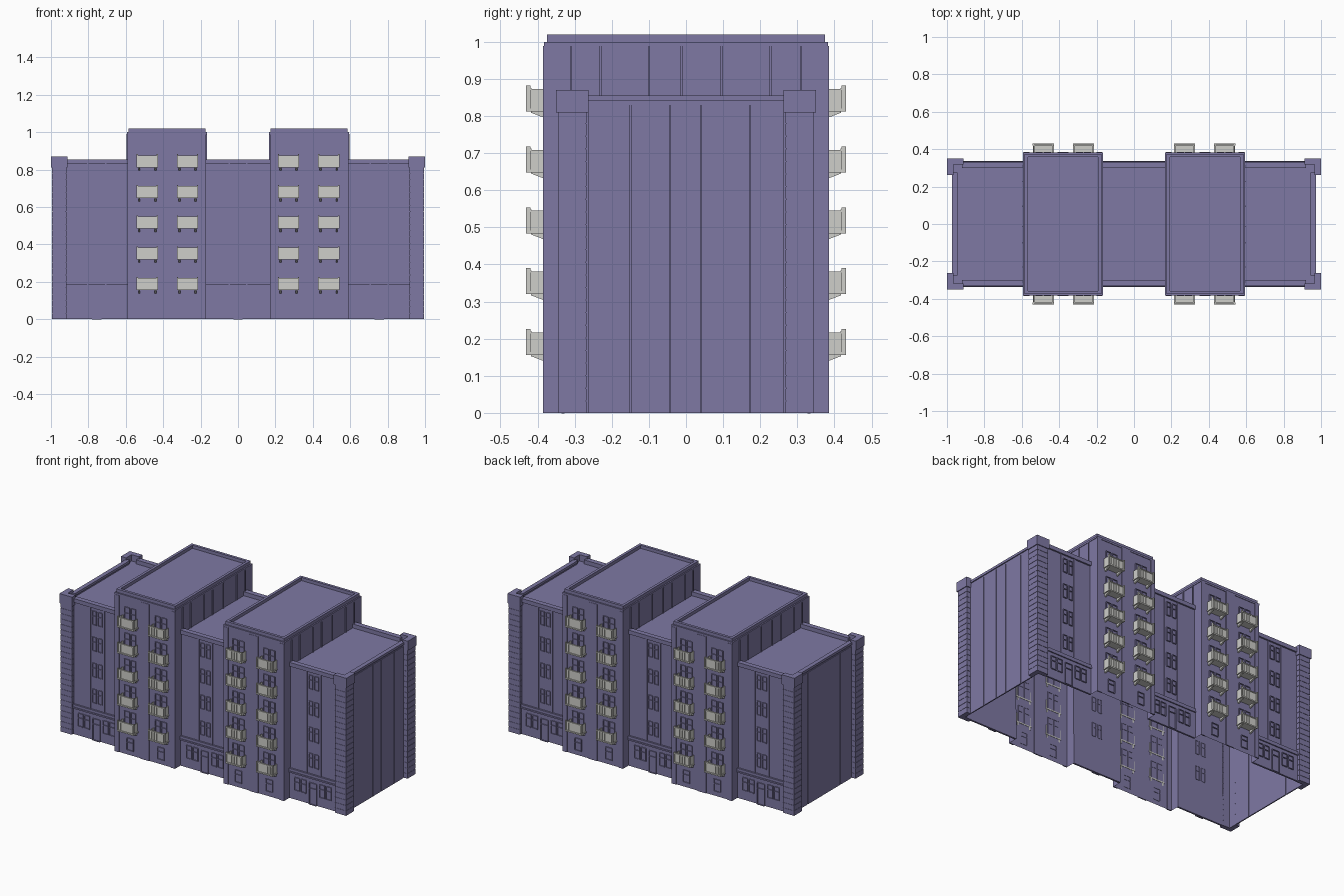
import bpy, bmesh

old = bpy.data.objects.get("Cube")
if old:
    bpy.data.objects.remove(old)


def material(name, rgb):
    m = bpy.data.materials.new(name)
    m.use_nodes = True
    m.diffuse_color = (*rgb, 1)
    m.node_tree.nodes["Principled BSDF"].inputs["Base Color"].default_value = (*rgb, 1)
    return m


WALL = material("violet wall", (0.21, 0.19, 0.37))
GREY = material("light grey balcony", (0.62, 0.62, 0.59))
SIGNS = (-1, 1)
CORNERS = [(sx, sy) for sx in SIGNS for sy in SIGNS]
FLOORS = [0.16 + 0.164 * i for i in range(5)]
BODY_Y, TOWER_Y, SIDE_X, ROOF = 0.322, 0.38, 0.965, 0.83
TOWER_IN, TOWER_OUT = 0.17, 0.59


def prism(bm, pts, lo, hi, axis="z", bottom=True):
    """Extrude a flat outline along an axis."""
    def place(p, h):
        return (p[0], p[1], h) if axis == "z" else (h, p[0], p[1])
    a = [bm.verts.new(place(p, lo)) for p in pts]
    b = [bm.verts.new(place(p, hi)) for p in pts]
    if bottom:
        bm.faces.new(a[::-1])
    bm.faces.new(b)
    for i in range(len(pts)):
        j = (i + 1) % len(pts)
        bm.faces.new((a[i], a[j], b[j], b[i]))


def box(bm, x0, x1, y0, y1, z0, z1):
    prism(bm, [(x0, y0), (x1, y0), (x1, y1), (x0, y1)], z0, z1)


def finish(name, bm, mat):
    bmesh.ops.recalc_face_normals(bm, faces=bm.faces)
    mesh = bpy.data.meshes.new(name)
    bm.to_mesh(mesh)
    bm.free()
    mesh.materials.append(mat)
    ob = bpy.data.objects.new(name, mesh)
    bpy.context.collection.objects.link(ob)


def window(bm, x, wall, s, z, w, h, transom=0.65):
    """Frame bars standing slightly proud of a front or back wall."""
    y0, y1, t = s * (wall - 0.002), s * (wall + 0.006), 0.004
    for dx in (-w / 2, w / 2):
        box(bm, x + dx - t / 2, x + dx + t / 2, y0, y1, z, z + h)
    for f in (0, transom, 1):
        box(bm, x - w / 2, x + w / 2, y0, y1, z + f * h - t / 2, z + f * h + t / 2)


# Main shell: one stepped outline, open underneath
half = [(SIDE_X, BODY_Y), (TOWER_OUT, BODY_Y), (TOWER_OUT, TOWER_Y),
        (TOWER_IN, TOWER_Y), (TOWER_IN, BODY_Y)]
back = half + [(-x, y) for x, y in half[::-1]]
bm = bmesh.new()
prism(bm, back + [(x, -y) for x, y in back[::-1]], 0, ROOF, bottom=False)
finish("main_walls", bm, WALL)

# Raised towers with parapets
bm = bmesh.new()
for s in SIGNS:
    x0, x1 = sorted((s * TOWER_IN, s * TOWER_OUT))
    box(bm, x0, x1, -TOWER_Y, TOWER_Y, ROOF, 0.99)
finish("tower_tops", bm, WALL)

bm = bmesh.new()
for s in SIGNS:
    x0, x1 = sorted((s * TOWER_IN, s * TOWER_OUT))
    e, t = 0.005, 0.022
    for a in SIGNS:
        y0, y1 = sorted((a * (TOWER_Y - e), a * (TOWER_Y - t)))
        box(bm, x0 + e, x1 - e, y0, y1, 0.99, 1.02)
    box(bm, x0 + e, x0 + t, -TOWER_Y + t, TOWER_Y - t, 0.99, 1.02)
    box(bm, x1 - t, x1 - e, -TOWER_Y + t, TOWER_Y - t, 0.99, 1.02)
    box(bm, x0 - 0.003, x1 + 0.003, -TOWER_Y - 0.003, TOWER_Y + 0.003, 0.988, 1.0)
finish("tower_parapets", bm, WALL)

# Low roof parapets on the wings and the centre
bm = bmesh.new()
for s in SIGNS:
    y0, y1 = sorted((s * 0.3, s * 0.332))
    for x0, x1 in ((-0.92, -TOWER_OUT), (-TOWER_IN, TOWER_IN), (TOWER_OUT, 0.92)):
        box(bm, x0, x1, y0, y1, ROOF, 0.855)
    x0, x1 = sorted((s * 0.945, s * 0.972))
    box(bm, x0, x1, -0.275, 0.275, 0.84, 0.855)
    x0, x1 = sorted((s * 0.95, s * 0.966))
    box(bm, x0, x1, -0.275, 0.275, ROOF, 0.84)
finish("roof_parapets", bm, WALL)


def ell(sx, sy, grow):
    """L-shaped corner outline."""
    ox, oy, ix, iy = 0.995 + grow, 0.345 + grow, 0.917 - grow, 0.268 - grow
    tx, ty = 0.964, 0.317
    return [(sx * x, sy * y) for x, y in
            ((ox, oy), (ix, oy), (ix, ty), (tx, ty), (tx, iy), (ox, iy))]


# Corner piers laid in courses, with caps
piers, caps = bmesh.new(), bmesh.new()
courses = 24
step = 0.815 / courses
for sx, sy in CORNERS:
    for i in range(courses):
        prism(piers, ell(sx, sy, 0), i * step, (i + 1) * step - 0.003)
        prism(piers, ell(sx, sy, -0.002), (i + 1) * step - 0.003, (i + 1) * step)
    prism(caps, ell(sx, sy, 0.005), 0.81, 0.87)
finish("corner_piers", piers, WALL)
finish("pier_caps", caps, WALL)

# Side wall panels with narrow seams
bm = bmesh.new()
seams = (-0.265, -0.15, -0.043, 0.04, 0.172, 0.265)
for s in SIGNS:
    x0, x1 = sorted((s * (SIDE_X - 0.002), s * (SIDE_X + 0.005)))
    for a, b in zip(seams, seams[1:]):
        box(bm, x0, x1, a + 0.0015, b - 0.0015, 0, ROOF)
finish("side_panels", bm, WALL)

# Ribs on the tower flanks above the lower roofs
bm = bmesh.new()
for s in SIGNS:
    for edge, d in ((TOWER_IN, -1), (TOWER_OUT, 1)):
        x0, x1 = sorted((s * (edge - d * 0.002), s * (edge + d * 0.005)))
        for y in (-0.31, -0.23, -0.1, -0.013, 0.095, 0.228, 0.31):
            box(bm, x0, x1, y - 0.003, y + 0.003, ROOF, 0.99)
finish("tower_flank_ribs", bm, WALL)

# Plinth and ledge along the wings and the centre
bm = bmesh.new()
for s in SIGNS:
    for x0, x1 in ((-0.917, -TOWER_OUT), (-TOWER_IN, TOWER_IN), (TOWER_OUT, 0.917)):
        for depth, z0, z1 in ((0.33, 0, 0.163), (0.337, 0.163, 0.172), (0.333, 0.172, 0.188)):
            y0, y1 = sorted((s * (BODY_Y - 0.003), s * depth))
            box(bm, x0, x1, y0, y1, z0, z1)
finish("plinths", bm, WALL)

# Window pairs, ground floor windows and vertical wall strips
frames, strips = bmesh.new(), bmesh.new()
for s in SIGNS:
    for cx in (-0.755, 0, 0.755):
        for z in FLOORS[:4]:
            for dx in (-0.02, 0.02):
                window(frames, cx + dx, BODY_Y, s, z + 0.07, 0.026, 0.085)
        for dx in (-0.11, -0.065, 0.065, 0.11):
            window(frames, cx + dx, 0.33, s, 0.06, 0.035, 0.08)
        window(frames, cx, 0.33, s, 0.0, 0.05, 0.135, 0.75)
        y0, y1 = sorted((s * (BODY_Y - 0.002), s * (BODY_Y + 0.005)))
        for dx in (-0.048, 0.048):
            box(strips, cx + dx - 0.004, cx + dx + 0.004, y0, y1, 0.188, ROOF)
    for sx in SIGNS:
        y0, y1 = sorted((s * (TOWER_Y - 0.002), s * (TOWER_Y + 0.005)))
        for a, b in ((0.17, 0.2), (0.35, 0.41), (0.56, 0.59)):
            x0, x1 = sorted((sx * a, sx * b))
            box(strips, x0, x1, y0, y1, 0, 0.988)
        for cx in (0.27, 0.485):
            window(frames, sx * cx, TOWER_Y, s, 0.03, 0.045, 0.075)
            for z in FLOORS:
                for dx in (-0.022, 0.022):
                    window(frames, sx * cx + dx, TOWER_Y, s, z + 0.005, 0.034, 0.105)
finish("window_frames", frames, WALL)
finish("wall_strips", strips, WALL)

# Balconies: slab, panels, corner posts, rail and sloped brackets
bm = bmesh.new()
for s in SIGNS:
    for cx in (-0.485, -0.27, 0.27, 0.485):
        for z in FLOORS:
            def part(x0, x1, y0, y1, z0, z1):
                box(bm, cx + x0, cx + x1, *sorted((s * y0, s * y1)), z + z0, z + z1)
            part(-0.056, 0.056, 0.378, 0.43, -0.004, 0.004)
            part(-0.05, 0.05, 0.42, 0.424, 0.004, 0.057)
            for k in SIGNS:
                part(*sorted((k * 0.048, k * 0.052)), 0.378, 0.424, 0.004, 0.057)
                part(*sorted((k * 0.05, k * 0.057)), 0.419, 0.431, -0.004, 0.066)
                bx = cx + k * 0.043
                profile = [(s * 0.379, z - 0.022), (s * 0.379, z - 0.003),
                           (s * 0.418, z - 0.003), (s * 0.418, z - 0.007)]
                prism(bm, profile, bx - 0.005, bx + 0.005, axis="x")
            for i in range(5):
                x = -0.036 + i * 0.018
                part(x - 0.0015, x + 0.0015, 0.424, 0.426, 0.004, 0.057)
            part(-0.054, 0.054, 0.417, 0.428, 0.054, 0.06)
finish("balconies", bm, GREY)
